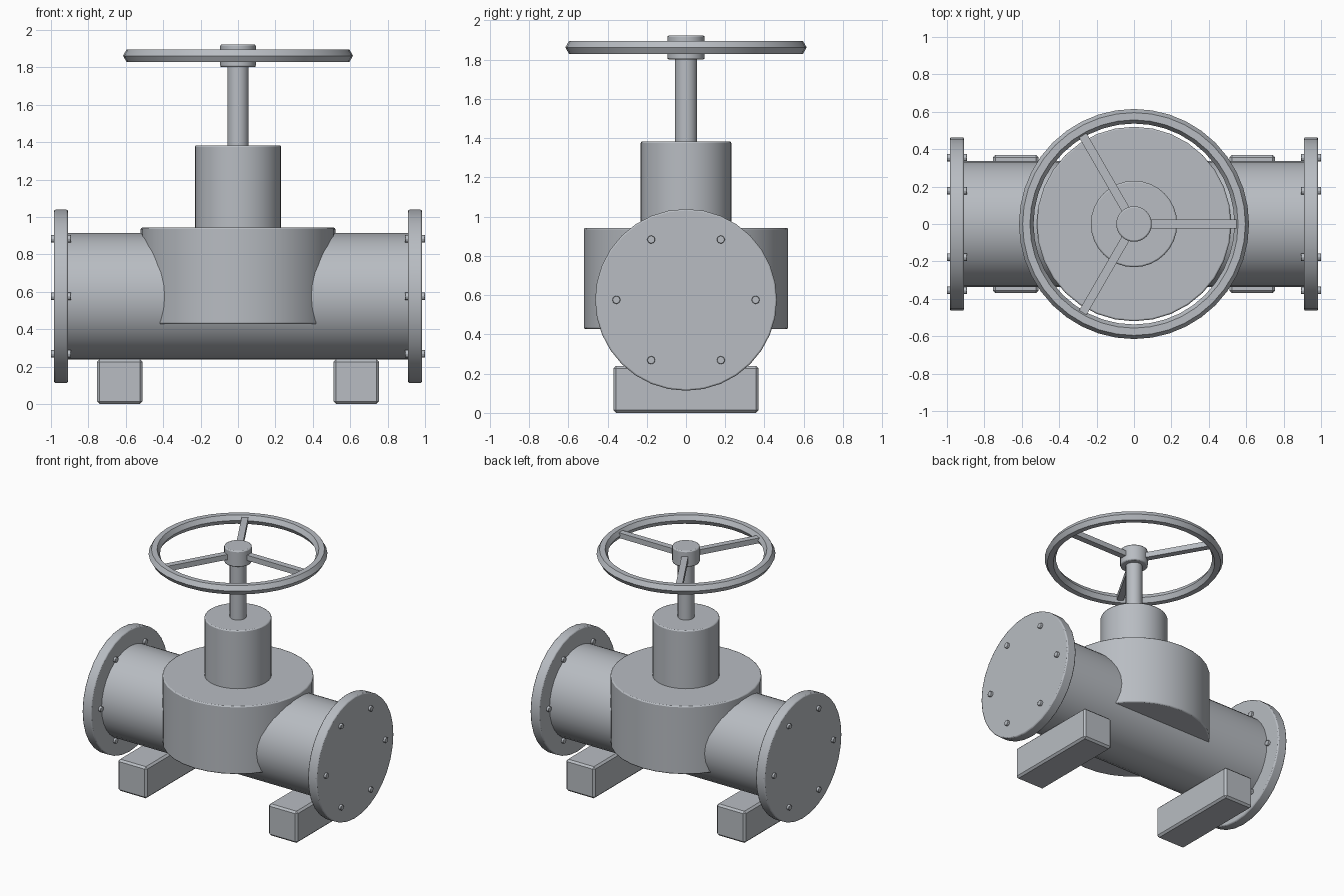
import bpy
from math import pi, cos, sin, radians

if "Cube" in bpy.data.objects:
    bpy.data.objects.remove(bpy.data.objects["Cube"])

AXIS = 0.576  # height of the pipe centreline

# Cool grey metal for every part
metal = bpy.data.materials.new("grey_metal")
metal.diffuse_color = (0.48, 0.505, 0.54, 1)
metal.use_nodes = True
metal.node_tree.nodes["Principled BSDF"].inputs["Base Color"].default_value = metal.diffuse_color


def finish(ob, name, bevel=0.0, smooth=True, segments=2):
    ob.name = name
    ob.data.materials.append(metal)
    if bevel:
        m = ob.modifiers.new("bevel", 'BEVEL')
        m.width, m.segments = bevel, segments
        m.limit_method, m.angle_limit = 'ANGLE', radians(40)
    if smooth:
        bpy.ops.object.shade_smooth_by_angle(angle=radians(35))
    return ob


def upright(name, r, z0, z1, n=32, bevel=0.008):
    bpy.ops.mesh.primitive_cylinder_add(vertices=n, radius=r, depth=z1 - z0,
                                        location=(0, 0, (z0 + z1) / 2))
    return finish(bpy.context.object, name, bevel)


def along_x(name, r, x0, x1, y=0, z=AXIS, n=32, bevel=0.008):
    bpy.ops.mesh.primitive_cylinder_add(vertices=n, radius=r, depth=x1 - x0,
                                        location=((x0 + x1) / 2, y, z),
                                        rotation=(0, pi / 2, 0))
    return finish(bpy.context.object, name, bevel)


def box(name, size, loc, bevel=0.0, turn=0.0):
    bpy.ops.mesh.primitive_cube_add(size=1, location=loc, rotation=(0, 0, turn))
    ob = bpy.context.object
    ob.scale = size
    bpy.ops.object.transform_apply(location=False, rotation=False, scale=True)
    return finish(ob, name, bevel, False, 1)


# Pipe, valve body, bonnet and stem
along_x("pipe", 0.338, -0.983, 0.983)
upright("valve_body", 0.52, 0.427, 0.943)
upright("bonnet", 0.231, 0.935, 1.383)
upright("stem", 0.057, 1.375, 1.85, 24, 0)

# End flanges with bolts, and support feet
for s, side in ((-1, "left"), (1, "right")):
    xs = sorted((s * 0.909, s * 0.984))
    along_x(f"flange_{side}", 0.463, *xs)
    xs = sorted((s * 0.893, s * 1.0))
    for i in range(6):
        a = i * pi / 3
        along_x(f"bolt_{side}_{i + 1}", 0.021, *xs, y=0.355 * cos(a),
                z=AXIS + 0.355 * sin(a), n=8, bevel=0.003)
    box(f"foot_{side}", (0.243, 0.74, 0.24), (s * 0.632, 0, 0.12), 0.014)

# Handwheel: hub, six-sided rim and three spokes
WZ = 1.862
upright("wheel_hub", 0.095, 1.801, 1.923, 24)
bpy.ops.mesh.primitive_torus_add(major_radius=0.576, minor_radius=0.039,
                                 major_segments=40, minor_segments=6,
                                 location=(0, 0, WZ))
finish(bpy.context.object, "wheel_rim")
for i in range(3):
    a = i * 2 * pi / 3
    box(f"wheel_spoke_{i + 1}", (0.5, 0.046, 0.04),
        (0.305 * cos(a), 0.305 * sin(a), WZ), 0, a)
